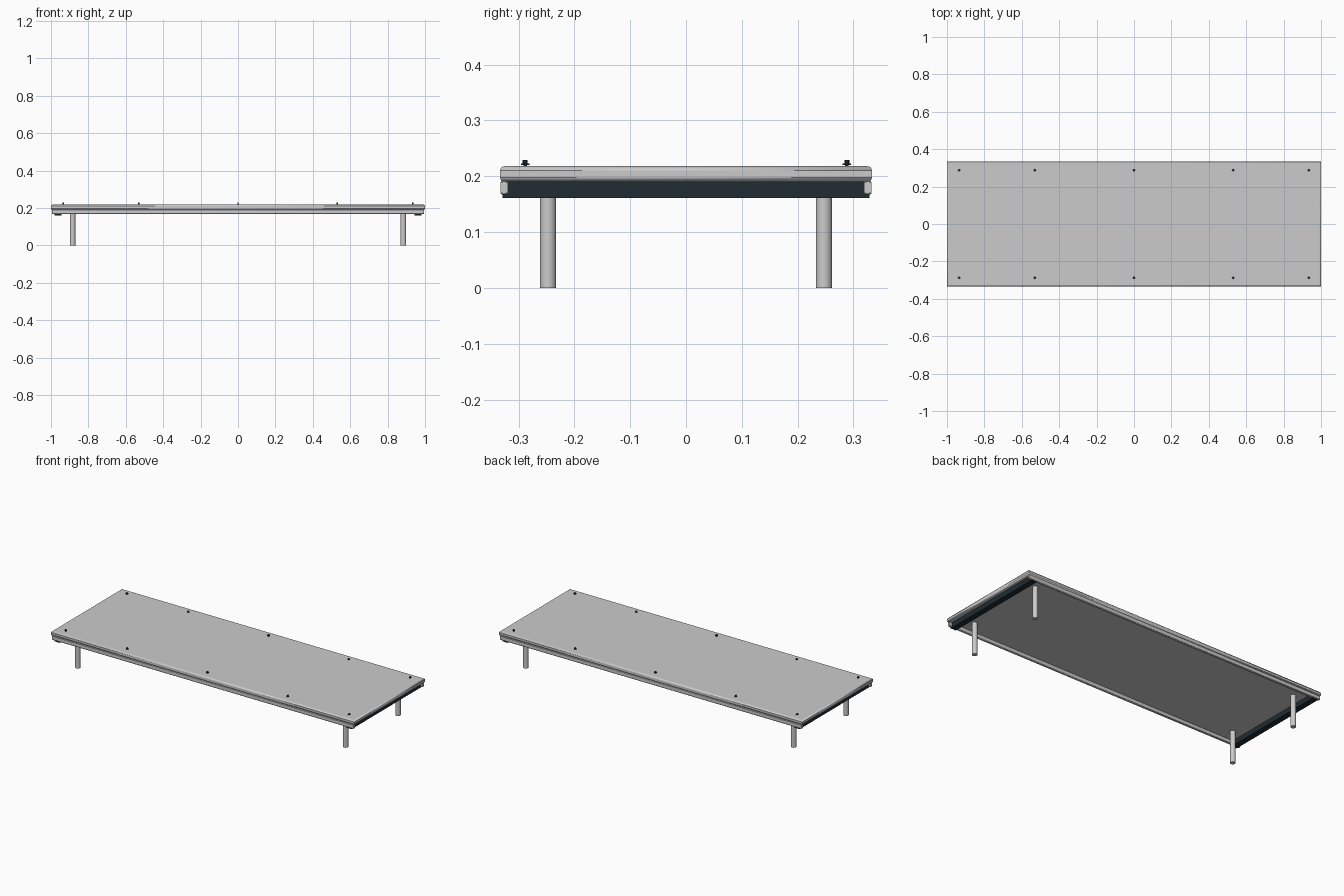
import bpy, math

if "Cube" in bpy.data.objects:
    bpy.data.objects.remove(bpy.data.objects["Cube"])

dark = bpy.data.materials.new("dark_metal")
dark.diffuse_color = (0.015, 0.025, 0.032, 1)
dark.use_nodes = True
dark.node_tree.nodes["Principled BSDF"].inputs["Base Color"].default_value = dark.diffuse_color


def box(name, lo, hi, bevel=0.0, segments=4, mat=None):
    size = [b - a for a, b in zip(lo, hi)]
    bpy.ops.mesh.primitive_cube_add(size=1, location=[(a + b) / 2 for a, b in zip(lo, hi)])
    ob = bpy.context.object
    ob.name = name
    ob.scale = size
    bpy.ops.object.transform_apply(location=False, rotation=False, scale=True)
    if bevel:
        # round only the horizontal edges so the plan corners stay square
        me = ob.data
        weight = me.attributes.new("bevel_weight_edge", 'FLOAT', 'EDGE')
        for e in me.edges:
            a, b = (me.vertices[i].co for i in e.vertices)
            weight.data[e.index].value = 1.0 if abs(a.z - b.z) < 1e-6 else 0.0
        mod = ob.modifiers.new("rounding", 'BEVEL')
        mod.limit_method = 'WEIGHT'
        mod.width = bevel
        mod.segments = segments
    bpy.ops.object.shade_smooth_by_angle(angle=math.radians(35))
    if mat:
        ob.data.materials.append(mat)
    return ob


def rod(name, x, y, z0, z1, radius, sides=32, mat=None):
    bpy.ops.mesh.primitive_cylinder_add(vertices=sides, radius=radius, depth=z1 - z0,
                                        location=(x, y, (z0 + z1) / 2))
    ob = bpy.context.object
    ob.name = name
    bpy.ops.object.shade_smooth_by_angle(angle=math.radians(35))
    if mat:
        ob.data.materials.append(mat)
    return ob


# Rounded deck slab
box("deck", (-1, -0.333, 0.19), (1, 0.333, 0.218), 0.008, 5)

# Long side rails below the deck
for side, s in (("front", -1), ("back", 1)):
    y0, y1 = sorted((s * 0.319, s * 0.332))
    box(f"{side}_rail", (-0.995, y0, 0.167), (0.995, y1, 0.192), 0.003, 3)

# Dark cross bars at the ends, with a thin lip under the rails
for side, s in (("left", -1), ("right", 1)):
    x0, x1 = sorted((s * 0.945, s * 0.98))
    box(f"{side}_end_bar", (x0, -0.32, 0.162), (x1, 0.32, 0.192), mat=dark)
    box(f"{side}_end_lip", (x0, -0.329, 0.161), (x1, 0.329, 0.168), mat=dark)

# Round legs
for xn, sx in (("left", -1), ("right", 1)):
    for yn, sy in (("front", -1), ("back", 1)):
        rod(f"{yn}_{xn}_leg", sx * 0.884, sy * 0.247, 0, 0.192, 0.0145)

# Small dark bolts with washers along both long edges
for y in (-0.288, 0.288):
    for x in (-0.935, -0.53, 0, 0.53, 0.935):
        rod("bolt_washer", x, y, 0.2205, 0.2225, 0.0075, 20, dark)
        rod("bolt_head", x, y, 0.2225, 0.229, 0.0045, 6, dark)
        rod("bolt_shank", x, y, 0.21, 0.2215, 0.003, 12, dark)
